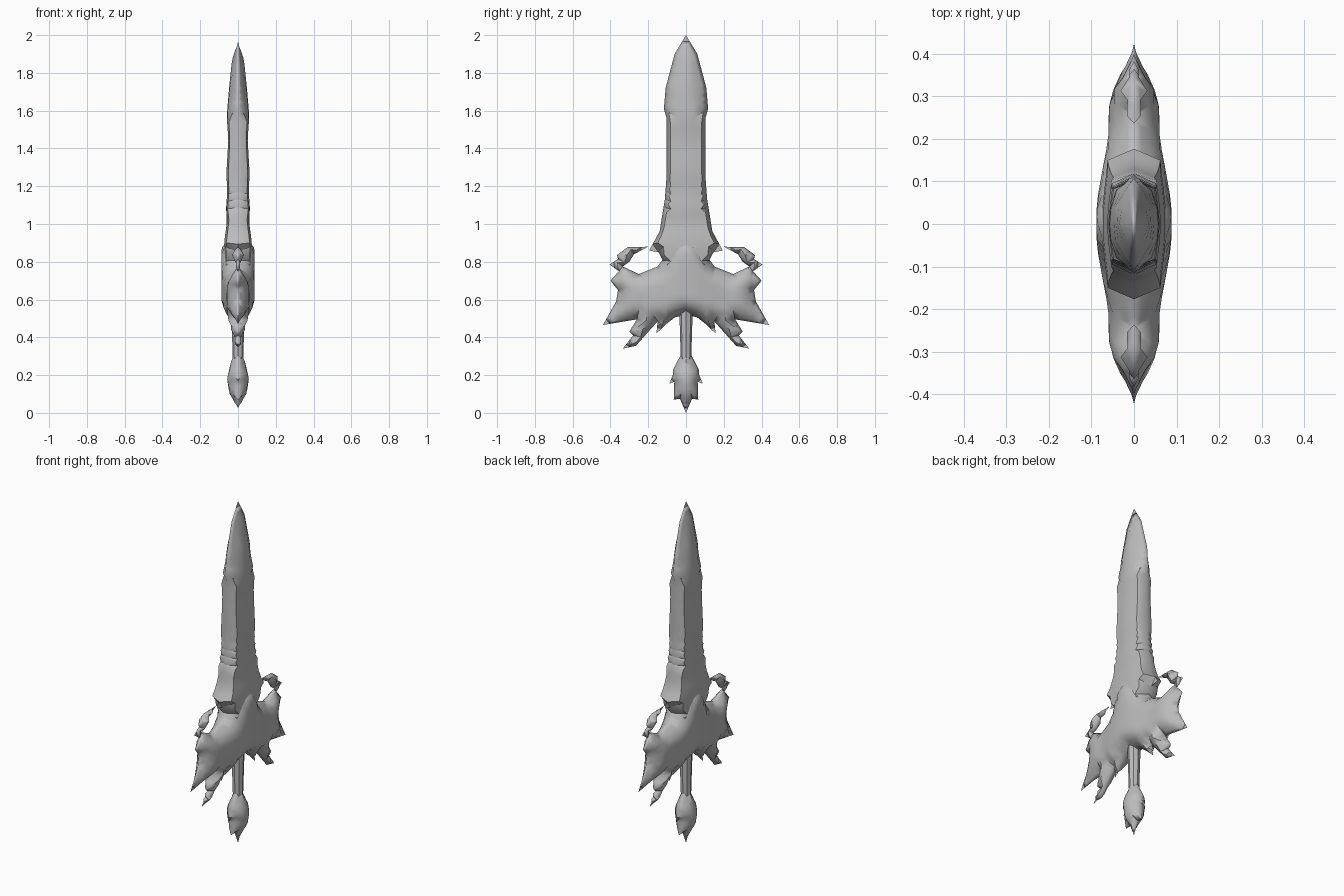
import bpy
from mathutils import Vector
from mathutils.geometry import delaunay_2d_cdt, intersect_point_line

cube = bpy.data.objects.get("Cube")
if cube:
    bpy.data.objects.remove(cube, do_unlink=True)

steel = bpy.data.materials.new("grey steel")
steel.use_nodes = True
colour = (0.5, 0.5, 0.5, 1)
steel.diffuse_color = colour
steel.node_tree.nodes["Principled BSDF"].inputs["Base Color"].default_value = colour


def profile(points, t):
    """Linear interpolation through (position, value) pairs."""
    if t <= points[0][0]:
        return points[0][1]
    for (a, va), (b, vb) in zip(points, points[1:]):
        if t <= b:
            return va + (vb - va) * (t - a) / (b - a)
    return points[-1][1]


def edge_distance(p, loop):
    """Distance to the outline, negative outside it."""
    best, inside = 9, False
    for a, b in zip(loop, loop[1:] + loop[:1]):
        q, f = intersect_point_line(p, a, b)
        q = a.lerp(b, min(1, max(0, f)))
        best = min(best, (p - q.to_2d()).length)
        if (a.y > p.y) != (b.y > p.y):
            if p.x < a.x + (b.x - a.x) * (p.y - a.y) / (b.y - a.y):
                inside = not inside
    return best if inside else -best


def finish(obj):
    obj.data.materials.append(steel)
    bpy.ops.object.select_all(action="DESELECT")
    obj.select_set(True)
    bpy.context.view_layer.objects.active = obj
    bpy.ops.object.shade_smooth_by_angle(angle=0.7)


def sculpted_plate(name, half, thickness, insets, step):
    """Solid with a symmetric outline, swelling inward from a sharp edge."""
    right = [Vector(p) for p in half]
    left = [Vector((-p.x, p.y)) for p in reversed(right) if p.x > 0]
    corners = list(reversed(right + left))

    # Divide the long edges evenly
    loop = []
    for a, b in zip(corners, corners[1:] + corners[:1]):
        n = max(1, round((b - a).length / step))
        loop += [a.lerp(b, i / n) for i in range(n)]

    # Rows following the edge, then an even fill
    inner = []
    for inset in insets:
        for a, b in zip(loop, loop[1:] + loop[:1]):
            side = Vector((a.y - b.y, b.x - a.x)).normalized()
            p = (a + b) / 2 + side * inset
            if edge_distance(p, corners) > inset * 0.95:
                inner.append(p)
    top = max(p.y for p in loop)
    reach = max(p.x for p in loop)
    rows, columns = int(top / step) + 1, int(reach / step) + 1
    for j in range(rows):
        for i in range(-columns, columns + 1):
            p = Vector((i * step, j * step))
            if edge_distance(p, corners) > insets[-1] * 1.3:
                inner.append(p)

    verts, _, faces, *_ = delaunay_2d_cdt(
        loop + inner, [], [list(range(len(loop)))], 1, 1e-5)
    solid = []
    for v in verts:
        d = edge_distance(v, corners)
        x = thickness(abs(v.x), v.y, d) if d > 1e-4 else 0
        solid.append((x, v.x, v.y))
    mesh = bpy.data.meshes.new(name)
    mesh.from_pydata(solid, [], faces)
    obj = bpy.data.objects.new(name, mesh)
    bpy.context.collection.objects.link(obj)
    mirror = obj.modifiers.new("both faces", "MIRROR")
    mirror.merge_threshold = 1e-5
    finish(obj)
    return obj


# Blade: heavy bevelled edge below, diamond section toward the point
blade_outline = [
    (0, 2), (0.06, 1.9), (0.108, 1.72), (0.117, 1.61), (0.103, 1.56),
    (0.103, 1.25), (0.112, 1.13), (0.14, 0.96), (0.195, 0.86), (0.145, 0.85),
    (0.12, 0.8), (0.1, 0.7), (0, 0.62)]
blade_swell = [
    (0.6, 0.075), (0.9, 0.074), (1.02, 0.057), (1.07, 0.064), (1.18, 0.056),
    (1.26, 0.062), (1.45, 0.051), (1.57, 0.06), (1.85, 0.036), (2, 0.01)]


def blade_thickness(y, z, d):
    bevel = profile([(1.54, 0.02), (1.66, 0.06)], z)
    return profile(blade_swell, z) * (
        0.8 * min(1, d / bevel) + 0.2 * min(1, d / 0.1))


sculpted_plate("blade", blade_outline, blade_thickness, (0.02,), 0.04)

# Guard: thick heart with hooked horns and spiked wings
guard_outline = [
    (0, 0.95), (0.09, 0.9), (0.125, 0.81), (0.15, 0.775), (0.25, 0.735),
    (0.335, 0.775), (0.3, 0.8), (0.275, 0.84), (0.2, 0.88), (0.31, 0.877),
    (0.365, 0.835), (0.36, 0.815), (0.405, 0.785), (0.355, 0.75),
    (0.4, 0.7), (0.36, 0.65), (0.37, 0.59), (0.44, 0.465), (0.26, 0.495),
    (0.3, 0.43), (0.28, 0.41), (0.335, 0.34), (0.265, 0.355),
    (0.15, 0.485), (0.157, 0.42), (0.105, 0.47), (0.06, 0.505), (0, 0.52)]
guard_swell = [
    (0, 0.088), (0.05, 0.088), (0.1, 0.079), (0.15, 0.07), (0.2, 0.06),
    (0.27, 0.06), (0.33, 0.048), (0.37, 0.034), (0.44, 0)]


def guard_thickness(y, z, d):
    round_off = 1 - (1 - min(1, d / 0.08)) ** 2
    return profile(guard_swell, y) * round_off


sculpted_plate("guard", guard_outline, guard_thickness, (0.012, 0.03), 0.035)

# Pommel: leafy bulb ending in a point
pommel_outline = [
    (0, 0.33), (0.025, 0.31), (0.045, 0.275), (0.07, 0.225), (0.07, 0.2),
    (0.088, 0.155), (0.062, 0.165), (0.065, 0.07), (0.032, 0.075), (0, 0)]
pommel_swell = [
    (0, 0.004), (0.1, 0.045), (0.18, 0.058), (0.25, 0.042), (0.33, 0.028)]


def pommel_thickness(y, z, d):
    return profile(pommel_swell, z) * (1 - (1 - min(1, d / 0.05)) ** 2)


sculpted_plate("pommel", pommel_outline, pommel_thickness, (0.01,), 0.025)

# Grip: slim faceted rod that flares into the guard
bpy.ops.mesh.primitive_cone_add(
    vertices=8, radius1=0.027, radius2=0.036, depth=0.3, location=(0, 0, 0.41))
grip = bpy.context.object
grip.name = "grip"
finish(grip)
